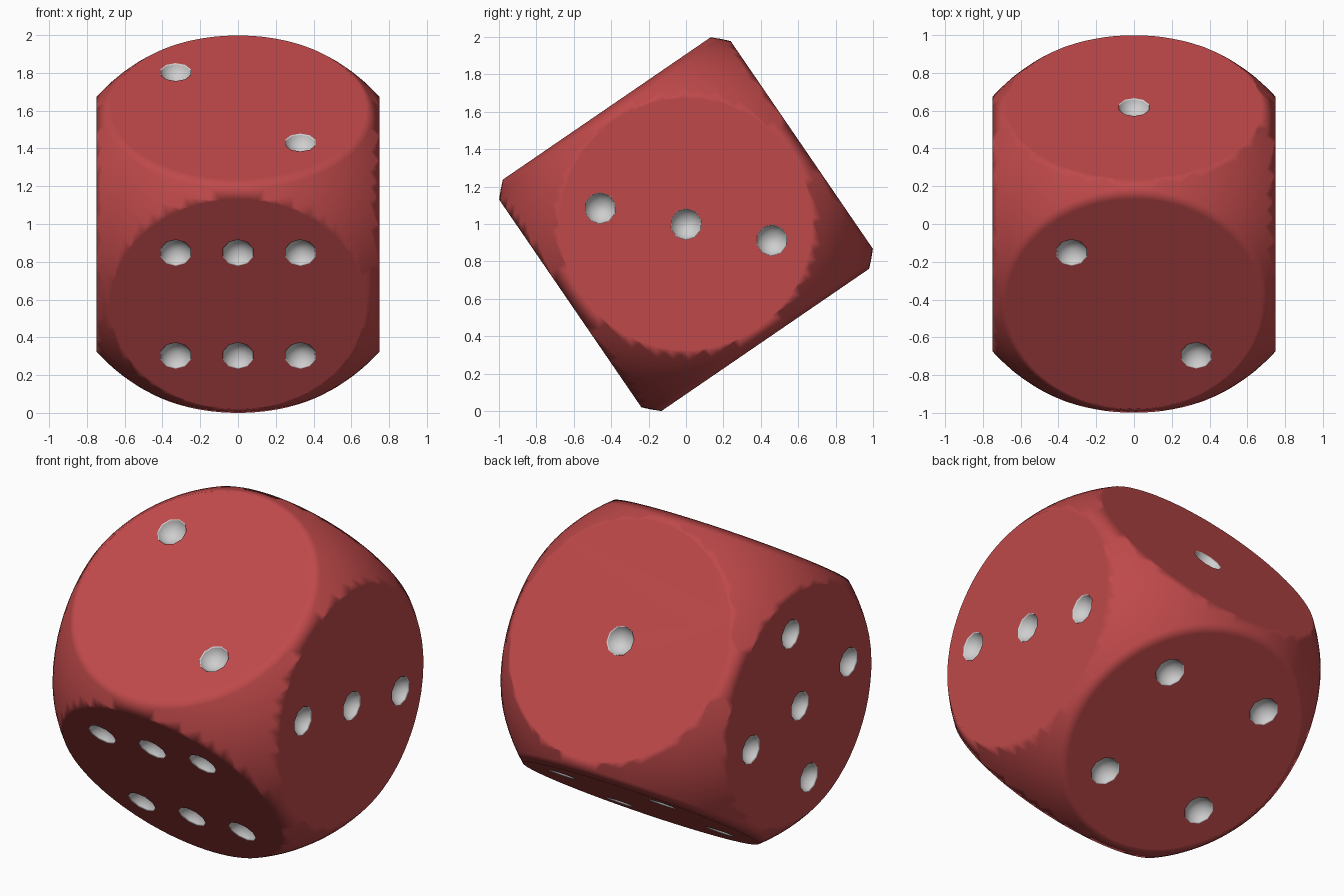
import bpy, bmesh, math
from mathutils import Vector, Matrix

if "Cube" in bpy.data.objects:
    bpy.data.objects.remove(bpy.data.objects["Cube"])

HALF, RADIUS, STEP = 0.75, 1.008, 0.33
PIP_R, PIP_DEPTH = 0.085, 0.06
TILT = Matrix.Rotation(math.radians(34.4), 4, 'X')


def material(name, rgb):
    m = bpy.data.materials.new(name)
    m.diffuse_color = (*rgb, 1)
    m.use_nodes = True
    m.node_tree.nodes["Principled BSDF"].inputs["Base Color"].default_value = m.diffuse_color
    return m


red = material("red body", (0.52, 0.066, 0.068))
white = material("pale grey pips", (0.62, 0.62, 0.62))


def new_object(name, bm, *mats):
    me = bpy.data.meshes.new(name)
    bm.to_mesh(me)
    bm.free()
    for m in mats:
        me.materials.append(m)
    ob = bpy.data.objects.new(name, me)
    bpy.context.collection.objects.link(ob)
    return ob


# pip layout: face normal, two in-face axes, pip grid positions
X, Y, Z = Vector((1, 0, 0)), Vector((0, 1, 0)), Vector((0, 0, 1))
corners = [(a, b) for a in (-1, 1) for b in (-1, 1)]
layout = [
    (Y, X, Z, [(0, 0)]),
    (Z, X, Y, [(-1, 1), (1, -1)]),
    (X, Y, Z, [(-1, 1), (0, 0), (1, -1)]),
    (-Z, X, Y, corners),
    (-X, Y, Z, corners + [(0, 0)]),
    (-Y, X, Z, [(a, b) for a in (-1, 0, 1) for b in (-1, 1)]),
]

# shallow ball cutters, one per pip
ball_r = (PIP_R ** 2 + PIP_DEPTH ** 2) / (2 * PIP_DEPTH)
centres = []
bm = bmesh.new()
for n, u, v, spots in layout:
    turn = n.to_track_quat('Z', 'Y').to_matrix().to_4x4()
    for a, b in spots:
        c = n * (HALF + ball_r - PIP_DEPTH) + (u * a + v * b) * STEP
        centres.append(c)
        bmesh.ops.create_uvsphere(bm, u_segments=10, v_segments=14, radius=ball_r,
                                  matrix=Matrix.Translation(c) @ turn)
pips = new_object("pip_cutter", bm, white)

# ball that rounds the corners
bm = bmesh.new()
bmesh.ops.create_uvsphere(bm, u_segments=96, v_segments=48, radius=RADIUS)
ball = new_object("corner_rounder", bm, red)

# die body
bm = bmesh.new()
bmesh.ops.create_cube(bm, size=2 * HALF)
die = new_object("die_body", bm, red, white)
bpy.context.view_layer.objects.active = die
die.select_set(True)
for cutter, op in ((ball, 'INTERSECT'), (pips, 'DIFFERENCE')):
    mod = die.modifiers.new("cut", 'BOOLEAN')
    mod.object, mod.operation, mod.solver = cutter, op, 'EXACT'
    bpy.ops.object.modifier_apply(modifier=mod.name)
    bpy.data.objects.remove(cutter)

# colour the faces that lie on a pip ball, smooth everything
die.data.materials.clear()
die.data.materials.append(red)
die.data.materials.append(white)
for f in die.data.polygons:
    c = f.center
    sunk = max(abs(k) for k in c) < HALF - 0.001 and c.length < RADIUS * 0.97
    near = any((c - p).length < ball_r + 0.002 for p in centres)
    f.material_index = 1 if sunk and near else 0
    f.use_smooth = True

# tilt and stand on the ground
die.data.transform(TILT)
low = min(v.co.z for v in die.data.vertices)
die.data.transform(Matrix.Translation((0, 0, -low)))

# flat faces stay flat while the corners blend softly
wn = die.modifiers.new("soft_normals", 'WEIGHTED_NORMAL')
wn.weight = 100
